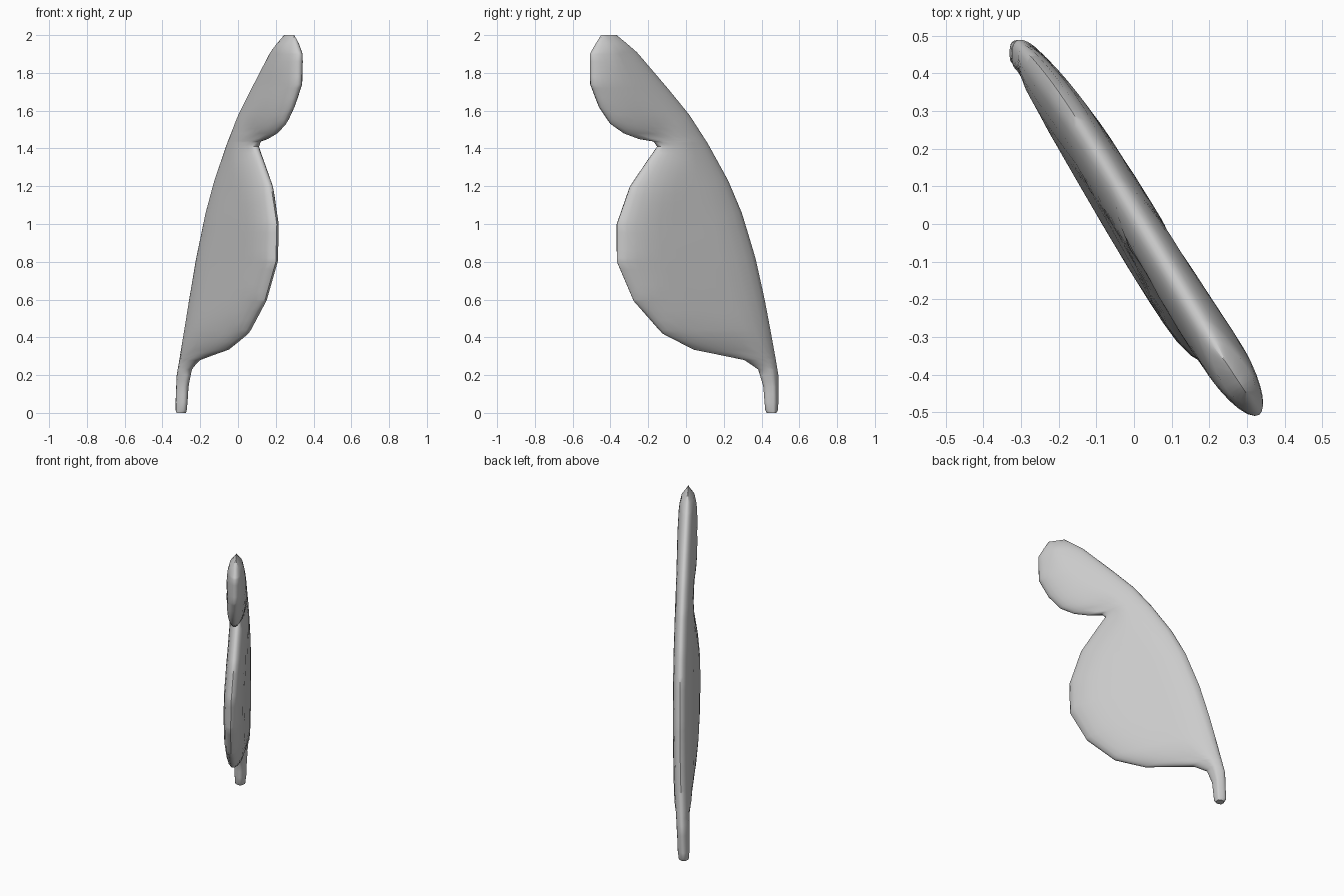
import bpy, bmesh, math
from mathutils import Vector

if "Cube" in bpy.data.objects:
    bpy.data.objects.remove(bpy.data.objects["Cube"])

# Outline of the blade: (height, position along the blade plane)
LEAD = [(0, -.57), (.015, -.582), (.2, -.578), (.44, -.522), (.6, -.483), (.82, -.422),
        (1.06, -.334), (1.23, -.248), (1.43, -.118), (1.58, -.006), (1.72, .128),
        (1.91, .318), (2.0, .44)]
# Trailing edge also carries its sideways offset
TRAIL = [(0, -.517, 0), (.015, -.507, 0), (.14, -.495, 0), (.23, -.462, 0), (.28, -.372, 0),
         (.335, -.061, -.02), (.42, .132, -.027), (.59, .307, -.035), (.8, .415, -.035),
         (1.0, .418, -.031), (1.2, .343, -.017), (1.34, .236, -.006), (1.41, .18, 0),
         (1.437, .204, 0), (1.45, .295, -.008), (1.48, .388, -.012), (1.53, .471, -.014),
         (1.62, .544, -.012), (1.74, .603, -.005), (1.9, .606, -.003), (2.0, .54, 0)]
ALONG = Vector((.553, -.833, 0))
ACROSS = Vector((.833, .553, 0))
HALF_THICK, ROUND_DIST, COLS = .06, .2, 14


def sample(table, z, k=1):
    for a, b in zip(table, table[1:]):
        if z <= b[0]:
            f = (z - a[0]) / (b[0] - a[0])
            return a[k] + (b[k] - a[k]) * f
    return table[-1][k]


# Open outline, running up the leading edge and down the trailing edge
PATH = [Vector((u, z)) for z, u in LEAD] + [Vector((t[1], t[0])) for t in reversed(TRAIL)]


def edge_distance(p):
    best = 9.0
    for a, b in zip(PATH, PATH[1:]):
        d = b - a
        f = max(0, min(1, (p - a).dot(d) / d.length_squared))
        best = min(best, (p - a - d * f).length)
    return best


# Row heights: every outline corner, with long gaps divided
corners = sorted({t[0] for t in LEAD} | {t[0] for t in TRAIL})
rows = [0]
for a, b in zip(corners, corners[1:]):
    n = max(1, math.ceil((b - a) / .05))
    rows += [a + (b - a) * i / n for i in range(1, n + 1)]

# Two bulged skins that meet along the rim
bm = bmesh.new()
skins = {1: [], -1: []}
for z in rows:
    lead, trail = sample(LEAD, z), sample(TRAIL, z)
    off_lead = .028 * math.sin(math.pi * z / 2)
    off_trail = sample(TRAIL, z, 2)
    lines = {1: [], -1: []}
    for c in range(COLS + 1):
        t = .5 - .5 * math.cos(math.pi * c / COLS)
        u = lead + (trail - lead) * t
        mid = off_lead + (off_trail - off_lead) * t
        d = min(1, edge_distance(Vector((u, z))) / ROUND_DIST)
        h = HALF_THICK * math.sqrt(max(0, 1 - (1 - d) ** 2))
        if c in (0, COLS) or z == rows[-1]:
            h = 0
        for s in (1, -1):
            lines[s].append(bm.verts.new(ALONG * u + ACROSS * (mid + s * h) + Vector((0, 0, z))))
    for s in (1, -1):
        skins[s].append(lines[s])
for s, grid in skins.items():
    for r0, r1 in zip(grid, grid[1:]):
        for c in range(COLS):
            bm.faces.new((r0[c], r0[c + 1], r1[c + 1], r1[c]))

# Flat end of the stem
bm.faces.new(skins[1][0] + skins[-1][0][-2:0:-1])
bmesh.ops.remove_doubles(bm, verts=bm.verts, dist=.0004)
bmesh.ops.recalc_face_normals(bm, faces=bm.faces)

mesh = bpy.data.meshes.new("blade")
bm.to_mesh(mesh)
bm.free()
blade = bpy.data.objects.new("blade", mesh)
bpy.context.collection.objects.link(blade)
grey = bpy.data.materials.new("light_grey")
grey.diffuse_color = (.6, .6, .6, 1)
grey.use_nodes = True
grey.node_tree.nodes["Principled BSDF"].inputs["Base Color"].default_value = grey.diffuse_color
mesh.materials.append(grey)
bpy.context.view_layer.objects.active = blade
blade.select_set(True)
bpy.ops.object.shade_smooth_by_angle(angle=math.radians(50))
